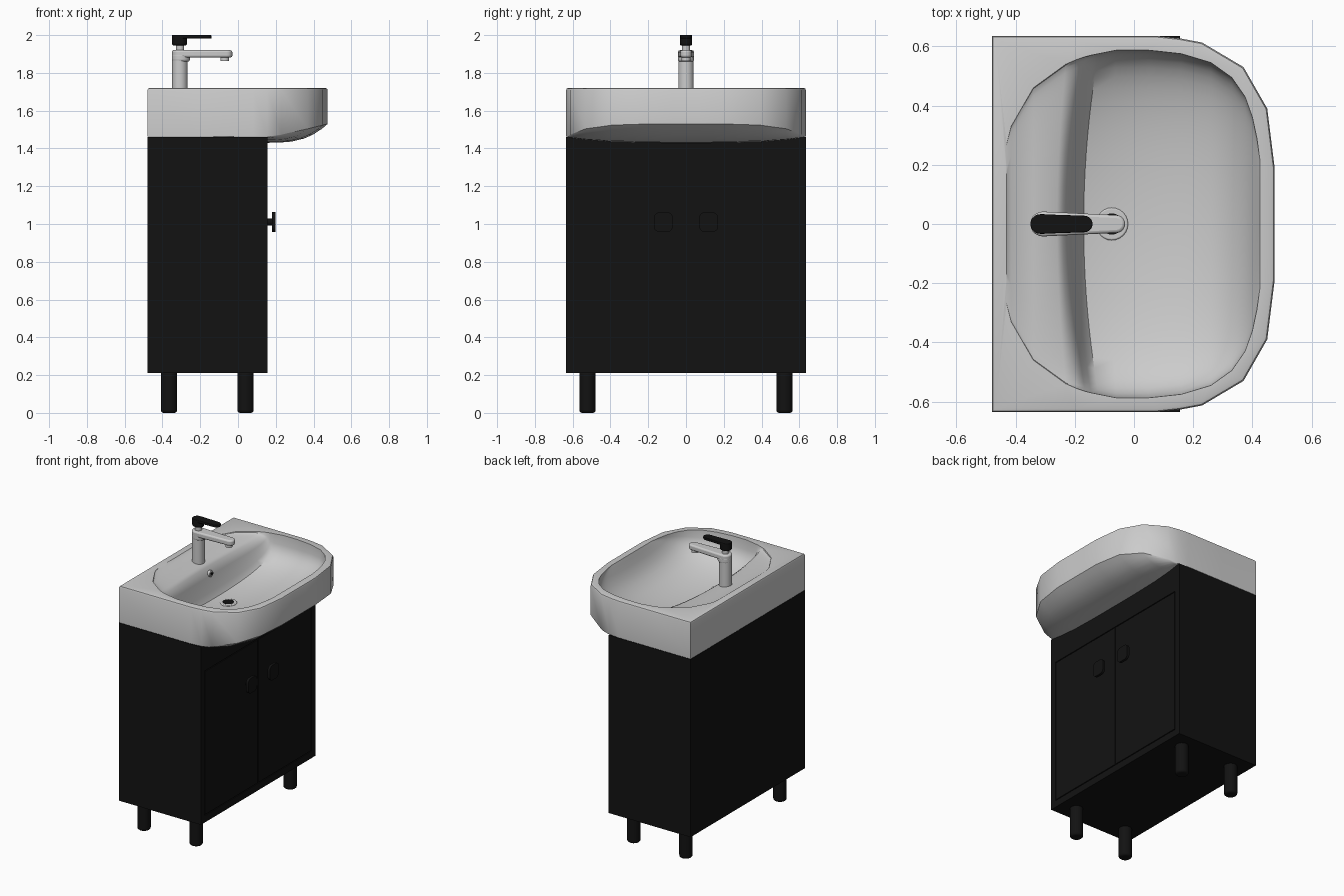
import bpy, bmesh, math
from mathutils import Matrix, Vector

cube = bpy.data.objects.get("Cube")
if cube:
    bpy.data.objects.remove(cube, do_unlink=True)


def material(name, r, g, b):
    m = bpy.data.materials.new(name)
    m.use_nodes = True
    m.diffuse_color = (r, g, b, 1)
    m.node_tree.nodes["Principled BSDF"].inputs["Base Color"].default_value = (r, g, b, 1)
    return m


white = material("ceramic white", 0.6, 0.6, 0.6)
metal = material("light metal", 0.6, 0.6, 0.6)
black = material("black", 0.006, 0.006, 0.006)


def finish(name, bm, mat, bevel=0.0, segments=3):
    bmesh.ops.recalc_face_normals(bm, faces=bm.faces)
    me = bpy.data.meshes.new(name)
    bm.to_mesh(me)
    bm.free()
    ob = bpy.data.objects.new(name, me)
    bpy.context.collection.objects.link(ob)
    me.materials.append(mat)
    bpy.ops.object.select_all(action='DESELECT')
    ob.select_set(True)
    bpy.context.view_layer.objects.active = ob
    bpy.ops.object.shade_smooth_by_angle(angle=math.radians(35))
    if bevel:
        b = ob.modifiers.new("bevel", 'BEVEL')
        b.width, b.segments, b.limit_method = bevel, segments, 'ANGLE'
    return ob


def box(name, lo, hi, mat, bevel=0.0):
    bm = bmesh.new()
    lo, hi = Vector(lo), Vector(hi)
    bmesh.ops.create_cube(bm, size=1, matrix=Matrix.Translation((lo + hi) / 2) @ Matrix.Diagonal((*(hi - lo), 1)))
    return finish(name, bm, mat, bevel)


def cylinder(name, centre, radius, depth, mat, axis='Z', bevel=0.0):
    bm = bmesh.new()
    turn = Matrix.Rotation(math.pi / 2, 4, 'Y') if axis == 'X' else Matrix()
    bmesh.ops.create_cone(bm, cap_ends=True, segments=24, radius1=radius, radius2=radius,
                          depth=depth, matrix=Matrix.Translation(centre) @ turn)
    return finish(name, bm, mat, bevel)


def capsule(name, x0, x1, r0, r1, z0, z1, mat, bevel):
    """Upright slab with a tapered, round-ended outline along x."""
    bm = bmesh.new()
    ends = ((x1 - r1, r1, -90), (x0 + r0, r0, 90))
    pts = [(cx + r * math.cos(math.radians(a + k * 18)), r * math.sin(math.radians(a + k * 18)))
           for cx, r, a in ends for k in range(11)]
    face = bm.faces.new([bm.verts.new((x, y, z0)) for x, y in pts])
    top = bmesh.ops.extrude_face_region(bm, geom=[face])["geom"]
    bmesh.ops.translate(bm, vec=(0, 0, z1 - z0), verts=[v for v in top if isinstance(v, bmesh.types.BMVert)])
    return finish(name, bm, mat, bevel)


# Basin: bowl lofted from sections along x (x, half width, depth, curve)
TOP, FRONT, BACK = 1.72, 0.155, -0.48
sections = [(-0.43, 0.27, 0, 0), (-0.415, 0.33, 0.012, 0), (-0.34, 0.46, 0.02, 0),
            (-0.26, 0.54, 0.03, 0.03), (-0.24, 0.555, 0.045, 0.045), (-0.215, 0.565, 0.1, 0.05),
            (-0.195, 0.57, 0.2, 0.05), (-0.17, 0.575, 0.24, 0.05), (-0.08, 0.587, 0.255, 0.02),
            (0.05, 0.587, 0.25, 0), (0.16, 0.575, 0.235, 0), (0.26, 0.545, 0.205, 0),
            (0.33, 0.495, 0.165, 0), (0.375, 0.43, 0.115, 0), (0.4, 0.36, 0.065, 0),
            (0.415, 0.29, 0.025, 0), (0.425, 0.22, 0, 0)]
N = 28
bm = bmesh.new()
grid = []
for x, w, d, curve in sections:
    row = []
    for i in range(N + 1):
        a = math.pi * (i / N - 0.5)
        s, c = math.sin(a), max(0.0, math.cos(a))
        c = 0.0 if i in (0, N) else c
        row.append(bm.verts.new((x + curve * s * s, w * s, TOP - d * c ** 0.6)))
    grid.append(row)
for a, b in zip(grid, grid[1:]):
    for i in range(N):
        bm.faces.new((a[i], b[i], b[i + 1], a[i + 1]))
inner = [e for e in bm.edges if e.is_boundary]

# Basin: outer skirt with a rounded top edge
half = [(BACK, 0.635), (-0.2, 0.635), (0.08, 0.635), (FRONT, 0.627), (0.23, 0.613),
        (0.37, 0.53), (0.45, 0.39), (0.475, 0.19), (0.475, 0.07)]
outline = half + [(x, -y) for x, y in reversed(half)]


def edge_z(x):
    return 1.462 + 0.068 * max(0, (x - FRONT) / 0.32) ** 1.2


def ring(inset, height):
    return [bm.verts.new((x * (1 - inset / 0.48), y * (1 - inset / 0.635), height(x))) for x, y in outline]


def skin(a, b, closed=True):
    for i in range(len(a) - (0 if closed else 1)):
        j = (i + 1) % len(a)
        bm.faces.new((a[i], a[j], b[j], b[i]))


rings = [ring(0, edge_z), ring(0, lambda x: TOP - 0.012),
         ring(0.004, lambda x: TOP - 0.003), ring(0.012, lambda x: TOP)]
for a, b in zip(rings, rings[1:]):
    skin(a, b)
rim = rings[-1]
outer = [bm.edges.get((rim[i], rim[i - 1])) for i in range(len(rim))]
bmesh.ops.triangle_fill(bm, use_beauty=True, edges=inner + outer, normal=(0, 0, 1))

# Basin: bulging underside beyond the cabinet front
last = rings[0][3:-3]
edge = [v.co.copy() for v in last]
for s in (0.9, 0.75, 0.6, 0.4, 0.2, 0.0):
    new = []
    for p in edge:
        low = 1.43 + 0.032 * (abs(p.y) / 0.635) ** 4
        new.append(bm.verts.new((FRONT + (p.x - FRONT) * s, p.y, low + (p.z - low) * s ** 3)))
    skin(last, new, closed=False)
    last = new
bm.faces.new(rings[0][:4] + rings[0][-4:])
finish("basin", bm, white)

# Cabinet body, doors and knobs
box("cabinet", (BACK, -0.635, 0.21), (FRONT - 0.005, 0.635, 1.46), black)
box("cabinet_top_rail", (FRONT - 0.006, -0.635, 1.275), (FRONT + 0.001, 0.635, 1.46), black)
box("cabinet_bottom_rail", (FRONT - 0.006, -0.635, 0.21), (FRONT + 0.001, 0.635, 0.258), black)
for side, s in (("left", 1), ("right", -1)):
    ys = sorted((s * 0.004, s * 0.588))
    box(side + "_door", (FRONT - 0.006, ys[0], 0.264), (FRONT + 0.001, ys[1], 1.269), black)
    ys = sorted((s * 0.594, s * 0.635))
    box(side + "_stile", (FRONT - 0.006, ys[0], 0.258), (FRONT + 0.001, ys[1], 1.275), black)
    cylinder(side + "_knob_stem", (0.17, s * 0.12, 1.01), 0.018, 0.04, black, 'X')
    # Knob plate with rounded corners
    bm = bmesh.new()
    bmesh.ops.create_cube(bm, size=1, matrix=Matrix.Translation((0.19, s * 0.12, 1.01))
                          @ Matrix.Diagonal((0.018, 0.1, 0.105, 1)))
    corners = [e for e in bm.edges if abs(e.verts[0].co.x - e.verts[1].co.x) > 0.01]
    bmesh.ops.bevel(bm, geom=corners, offset=0.03, segments=5, profile=0.5, affect='EDGES')
    finish(side + "_knob", bm, black)
    # Legs
    for end, x in (("front", 0.04), ("back", -0.365)):
        cylinder(f"{end}_{side}_leg", (x, s * 0.522, 0.11), 0.043, 0.22, black, bevel=0.014)

# Tap
cylinder("tap_body", (-0.308, 0, 1.79), 0.041, 0.2, metal)
capsule("tap_collar", -0.35, -0.255, 0.042, 0.042, 1.86, 1.9, metal, 0.01)
capsule("tap_spout", -0.35, -0.03, 0.042, 0.03, 1.882, 1.92, metal, 0.01)
cylinder("tap_outlet", (-0.07, 0, 1.875), 0.023, 0.022, metal)
cylinder("tap_stem", (-0.307, 0, 1.932), 0.022, 0.04, metal)
capsule("handle_hub", -0.35, -0.27, 0.033, 0.033, 1.945, 2.0, black, 0.01)
capsule("handle_lever", -0.35, -0.14, 0.033, 0.028, 1.982, 2.0, black, 0.004)

# Drain and overflow
cylinder("drain_ring", (-0.075, 0, 1.466), 0.055, 0.014, metal, bevel=0.005)
cylinder("drain_hole", (-0.075, 0, 1.4725), 0.036, 0.004, black)
cylinder("overflow_ring", (-0.216, 0, 1.635), 0.022, 0.02, metal, 'X', bevel=0.003)
cylinder("overflow_hole", (-0.2055, 0, 1.635), 0.012, 0.003, black, 'X')
